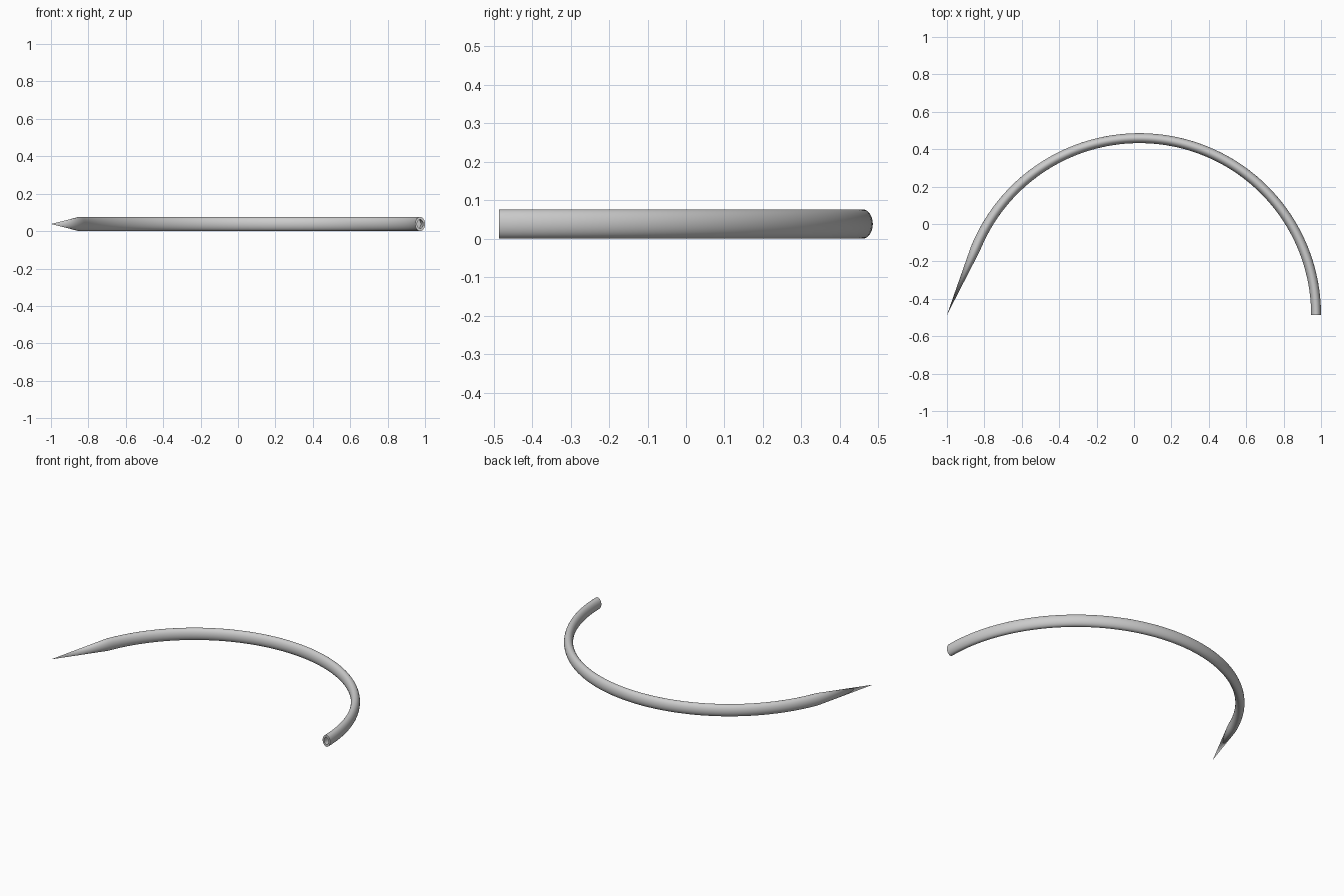
import bpy, bmesh, math
from mathutils import Vector

if "Cube" in bpy.data.objects:
    bpy.data.objects.remove(bpy.data.objects["Cube"])

CX, CY, R = 0.0285, -0.486, 0.945      # arc centre and centreline radius
A, B = 0.0265, 0.038                   # half width (radial) and half height (z)
SIDES, STEPS = 32, 80
END = math.radians(158)                # where the point begins
TIP = Vector((-1.0, -0.486, B))

bm = bmesh.new()


def ring(angle, scale=1.0):
    """Elliptical cross-section standing across the arc at the given angle."""
    out = Vector((math.cos(angle), math.sin(angle), 0))
    c = Vector((CX, CY, B)) + out * R
    verts = []
    for i in range(SIDES):
        t = 2 * math.pi * i / SIDES
        verts.append(bm.verts.new(c + out * (A * scale * math.cos(t))
                                  + Vector((0, 0, B * scale * math.sin(t)))))
    return verts


def bridge(r0, r1):
    for i in range(SIDES):
        j = (i + 1) % SIDES
        bm.faces.new((r0[i], r0[j], r1[j], r1[i]))


# hollow socket in the blunt end, then rim, then curved shaft
rings = [ring(0.16, 0.62), ring(0.08, 0.62), ring(0, 0.62)]
bm.faces.new(rings[0])
rings += [ring(END * k / STEPS) for k in range(STEPS + 1)]
for r0, r1 in zip(rings, rings[1:]):
    bridge(r0, r1)

# straight tapered point
tip = bm.verts.new(TIP)
last = rings[-1]
for i in range(SIDES):
    bm.faces.new((last[i], last[(i + 1) % SIDES], tip))

bmesh.ops.recalc_face_normals(bm, faces=bm.faces)
mesh = bpy.data.meshes.new("curved_needle")
bm.to_mesh(mesh)
bm.free()
needle = bpy.data.objects.new("curved_needle", mesh)
bpy.context.collection.objects.link(needle)
bpy.context.view_layer.objects.active = needle
needle.select_set(True)
bpy.ops.object.shade_smooth_by_angle(angle=math.radians(30))
